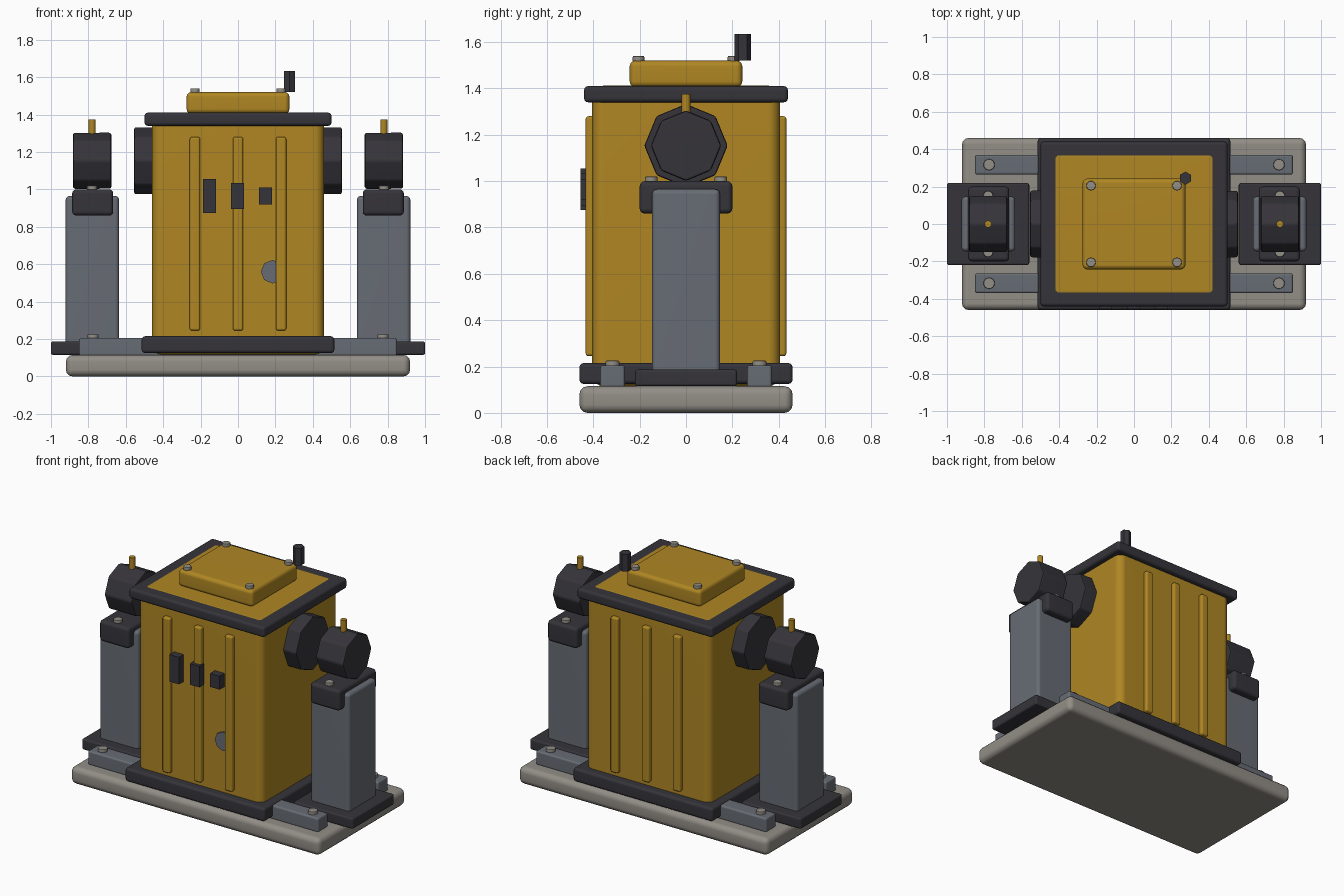
import bpy, bmesh, math
from mathutils import Matrix, Vector

cube = bpy.data.objects.get("Cube")
if cube:
    bpy.data.objects.remove(cube, do_unlink=True)


def material(name, rgb):
    m = bpy.data.materials.new(name)
    m.use_nodes = True
    m.diffuse_color = (*rgb, 1)
    m.node_tree.nodes["Principled BSDF"].inputs["Base Color"].default_value = (*rgb, 1)
    return m


OCHRE = material("ochre paint", (0.43, 0.24, 0.017))
DARK = material("dark iron", (0.036, 0.034, 0.042))
SLATE = material("slate steel", (0.135, 0.15, 0.175))
STONE = material("warm grey", (0.29, 0.27, 0.24))


def finish(name, bm, mat, bevel, segments):
    """Bevel, shade and link a finished part."""
    if bevel:
        edges = [e for e in bm.edges if e.calc_face_angle(0) > math.radians(40)]
        bmesh.ops.bevel(bm, geom=edges, offset=bevel, segments=segments,
                        profile=0.5, affect='EDGES', clamp_overlap=True)
    bmesh.ops.recalc_face_normals(bm, faces=bm.faces)
    mesh = bpy.data.meshes.new(name)
    bm.to_mesh(mesh)
    bm.free()
    mesh.materials.append(mat)
    obj = bpy.data.objects.new(name, mesh)
    bpy.context.collection.objects.link(obj)
    for p in mesh.polygons:
        p.use_smooth = True
    mesh.set_sharp_from_angle(angle=math.radians(35))
    obj.modifiers.new("weighted normals", 'WEIGHTED_NORMAL').keep_sharp = True
    return obj


def box(name, lo, hi, mat, bevel=0.0, segments=3):
    """Box between two opposite corners."""
    lo, hi = Vector(lo), Vector(hi)
    bm = bmesh.new()
    bmesh.ops.create_cube(bm, size=1)
    bmesh.ops.scale(bm, vec=hi - lo, verts=bm.verts)
    bmesh.ops.translate(bm, vec=(lo + hi) / 2, verts=bm.verts)
    return finish(name, bm, mat, bevel, segments)


def prism(name, centre, radius, depth, axis, sides, mat, bevel=0.0):
    """Regular prism along the x, y or z axis."""
    bm = bmesh.new()
    bmesh.ops.create_cone(bm, cap_ends=True, segments=sides, radius1=radius,
                          radius2=radius, depth=depth)
    turn = {'X': Matrix.Rotation(math.pi / 2, 4, 'Y'),
            'Y': Matrix.Rotation(math.pi / 2, 4, 'X'),
            'Z': Matrix.Identity(4)}[axis]
    bmesh.ops.transform(bm, matrix=Matrix.Translation(centre) @ turn, verts=bm.verts)
    return finish(name, bm, mat, bevel, 2)


def bolt(name, x, y, z, radius):
    prism(name, (x, y, z + 0.007), radius, 0.026, 'Z', 16, STONE, 0.005)


# Base slab and lower frame
box("base_slab", (-0.92, -0.46, 0), (0.92, 0.46, 0.115), STONE, 0.035)
box("lower_frame", (-0.515, -0.46, 0.125), (0.515, 0.46, 0.215), DARK, 0.018)

# Housing, whose flat top shows through the upper frame
box("housing", (-0.46, -0.405, 0.115), (0.46, 0.405, 1.412), OCHRE, 0.05, 4)
box("upper_frame", (-0.5, -0.44, 1.34), (0.5, 0.44, 1.41), DARK, 0.018)

# Lid with corner bolts and a stub post
box("lid", (-0.275, -0.243, 1.405), (0.275, 0.243, 1.52), OCHRE, 0.025)
for x in (-0.23, 0.23):
    for y in (-0.205, 0.205):
        bolt("lid_bolt", x, y, 1.52, 0.025)
prism("lid_post", (0.275, 0.245, 1.577), 0.035, 0.114, 'Z', 6, DARK)

# Ribs on the front and back of the housing
for side in (-1, 1):
    ys = sorted((side * 0.38, side * 0.433))
    for x in (-0.23, 0, 0.23):
        box("housing_rib", (x - 0.028, ys[0], 0.245), (x + 0.028, ys[1], 1.28), OCHRE, 0.012)

# Front panels and gauge
for x, height in ((-0.152, 0.18), (-0.002, 0.14), (0.148, 0.09)):
    box("front_panel", (x - 0.035, -0.455, 0.965 - height / 2),
        (x + 0.035, -0.4, 0.965 + height / 2), DARK)
prism("front_gauge", (0.185, -0.408, 0.56), 0.063, 0.024, 'Y', 8, SLATE)

# Rails along the base
for y in (-0.317, 0.317):
    box("base_rail", (-0.85, y - 0.053, 0.11), (0.85, y + 0.053, 0.205), SLATE, 0.012)

# Matching support at each end
for s in (-1, 1):
    def span(name, x0, x1, half_y, z0, z1, mat, bevel):
        a, b = sorted((s * x0, s * x1))
        box(name, (a, -half_y, z0), (b, half_y, z1), mat, bevel)

    span("foot_plate", 0.56, 1.0, 0.22, 0.115, 0.187, DARK, 0.012)
    span("support_column", 0.635, 0.922, 0.147, 0.15, 0.965, SLATE, 0.022)
    span("column_saddle", 0.667, 0.887, 0.2, 0.86, 1.0, DARK, 0.022)
    prism("housing_boss", (s * 0.5, 0, 1.153), 0.18, 0.11, 'X', 8, DARK, 0.01)
    prism("bearing_drum", (s * 0.78, 0, 1.153), 0.152, 0.205, 'X', 8, DARK, 0.012)
    prism("drum_pin", (s * 0.78, 0, 1.33), 0.019, 0.09, 'Z', 12, OCHRE)
    for y in (-1, 1):
        bolt("saddle_bolt", s * 0.78, y * 0.15, 1.0, 0.027)
        bolt("rail_bolt", s * 0.775, y * 0.317, 0.205, 0.03)
